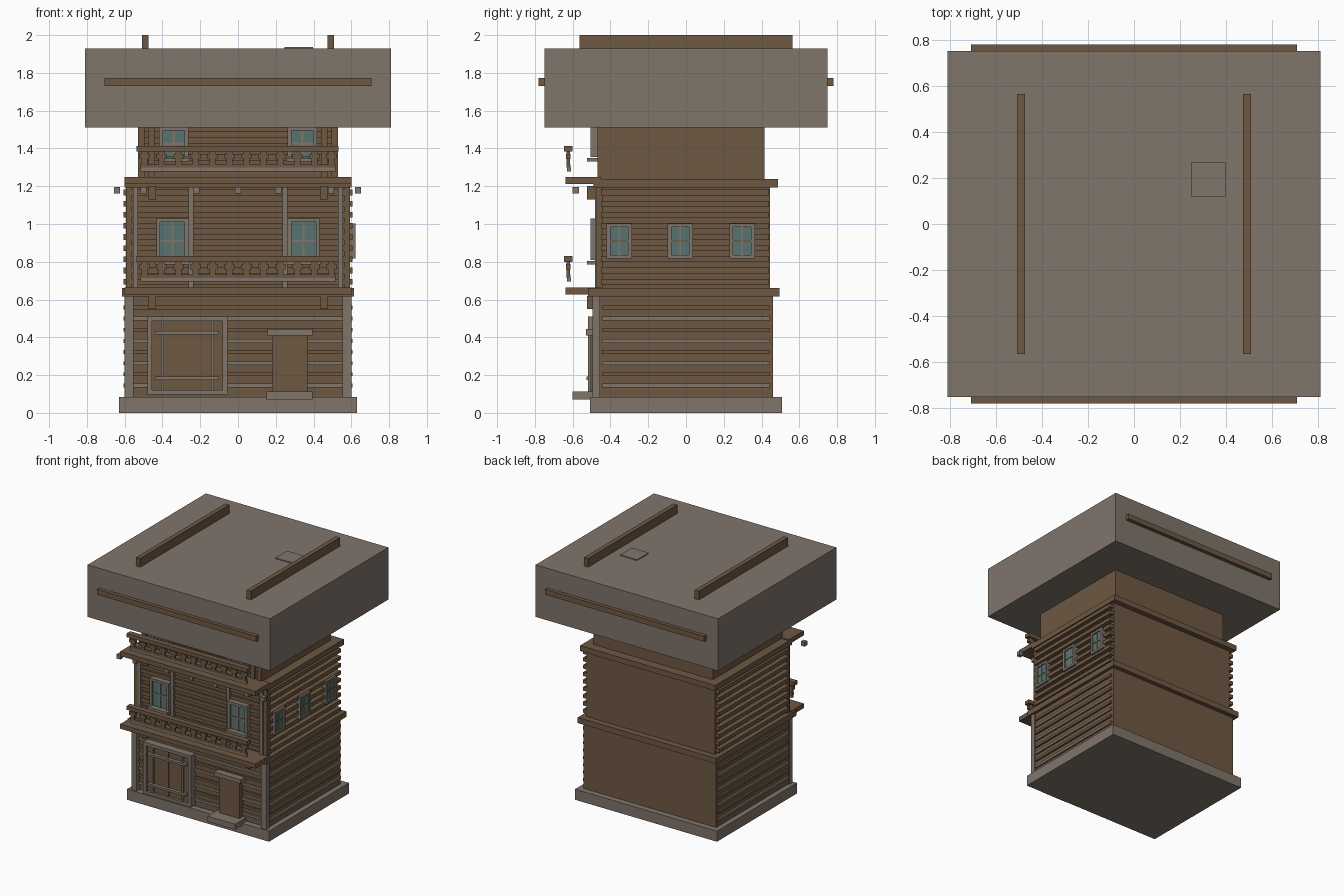
import bpy

cube = bpy.data.objects.get("Cube")
if cube:
    bpy.data.objects.remove(cube, do_unlink=True)


def make_material(name, color):
    mat = bpy.data.materials.new(name)
    mat.use_nodes = True
    mat.diffuse_color = color
    mat.node_tree.nodes["Principled BSDF"].inputs["Base Color"].default_value = color
    return mat


wood = make_material("brown wood", (0.156, 0.098, 0.056, 1))
stone = make_material("weathered grey", (0.215, 0.178, 0.148, 1))
glass = make_material("teal glass", (0.1, 0.174, 0.162, 1))


def box(name, mat, x, y, z):
    """Box from its (low, high) range on each axis."""
    corners = [(a, b, c) for a in x for b in y for c in z]
    faces = [(0, 1, 3, 2), (4, 6, 7, 5), (0, 4, 5, 1),
             (2, 3, 7, 6), (0, 2, 6, 4), (1, 5, 7, 3)]
    mesh = bpy.data.meshes.new(name)
    mesh.from_pydata(corners, [], faces)
    mesh.materials.append(mat)
    obj = bpy.data.objects.new(name, mesh)
    bpy.context.collection.objects.link(obj)
    return obj


def span(centre, size):
    return (centre - size / 2, centre + size / 2)


def pair(name, mat, x, y, z):
    """Mirrored boxes on both sides."""
    box("left_" + name, mat, x, y, z)
    box("right_" + name, mat, (-x[1], -x[0]), y, z)


# Main storeys
box("base_slab", stone, (-0.63, 0.63), (-0.507, 0.507), (0, 0.085))
box("ground_floor", wood, (-0.59, 0.59), (-0.46, 0.46), (0.085, 0.63))
box("middle_floor", wood, (-0.57, 0.57), (-0.455, 0.445), (0.65, 1.2))
box("top_floor", wood, (-0.53, 0.53), (-0.45, 0.415), (1.22, 1.55))
box("lower_band", wood, (-0.615, 0.615), (-0.52, 0.495), (0.615, 0.66))
box("upper_band", wood, (-0.6, 0.6), (-0.49, 0.487), (1.194, 1.238))

# Roof block with trim, ridge beams and hatch
box("roof", stone, (-0.81, 0.81), (-0.75, 0.75), (1.512, 1.93))
box("front_roof_trim", wood, (-0.707, 0.707), (-0.78, -0.74), (1.73, 1.773))
box("back_roof_trim", wood, (-0.707, 0.707), (0.74, 0.78), (1.73, 1.773))
pair("roof_beam", wood, (0.473, 0.509), (-0.565, 0.565), (1.92, 2.0))
box("roof_hatch", stone, (0.247, 0.397), (0.12, 0.268), (1.92, 1.937))

# Ground floor boards, alternating grey and brown
for i in range(8):
    z = span(0.145 + i * 0.059, 0.02)
    mat = wood if i % 2 else stone
    pair("ground_side_board", mat, (0.58, 0.605), (-0.445, 0.445), z)
    box("ground_front_board", mat, (-0.56, 0.56), (-0.475, -0.45), z)
pair("ground_post", stone, (0.553, 0.6), (-0.495, -0.455), (0.085, 0.615))

# Middle floor logs
for i in range(9):
    z = span(0.695 + i * 0.059, 0.03)
    pair("middle_side_log", wood, (0.56, 0.605), (-0.45, 0.44), z)
    box("middle_front_log", wood, (-0.56, 0.56), (-0.47, -0.44), z)
pair("middle_corner_post", wood, (0.56, 0.592), (-0.475, -0.44), (0.66, 1.2))
pair("middle_outer_post", stone, (0.53, 0.557), (-0.482, -0.44), (0.66, 1.2))
pair("middle_inner_post", stone, (0.235, 0.262), (-0.482, -0.44), (0.66, 1.2))

# Top floor logs and posts
for i in range(5):
    z = span(1.265 + i * 0.059, 0.03)
    box("top_front_log", wood, (-0.5, 0.5), (-0.459, -0.44), z)
pair("top_corner_post", wood, (0.495, 0.53), (-0.468, -0.44), (1.23, 1.52))
pair("top_inner_post", wood, (0.44, 0.475), (-0.468, -0.44), (1.23, 1.52))


def front_window(x, z, y, width, height):
    """Framed four-pane window with a sill, facing the front."""
    w, h = width / 2, height / 2
    box("window_glass", glass, (x - w, x + w), (y - 0.015, y), (z - h, z + h))
    for s in (-1, 1):
        box("window_jamb", stone, span(x + s * (w + 0.01), 0.02),
            (y - 0.03, y + 0.02), (z - h, z + h + 0.02))
    box("window_head", stone, (x - w, x + w), (y - 0.03, y + 0.02),
        (z + h, z + h + 0.02))
    box("window_mullion", stone, span(x, 0.012), (y - 0.022, y), (z - h, z + h))
    box("window_bar", stone, (x - w, x + w), (y - 0.022, y), span(z, 0.012))
    box("window_sill", stone, span(x, width + 0.05), (y - 0.05, y + 0.02),
        (z - h - 0.025, z - h - 0.005))


for side in (-1, 1):
    front_window(side * 0.347, 0.91, -0.475, 0.13, 0.2)
    front_window(side * 0.34, 1.425, -0.475, 0.115, 0.14)

# Windows along the left wall
for y in (-0.354, -0.03, 0.297):
    box("side_window_glass", glass, (0.57, 0.612), span(y, 0.096), (0.835, 0.985))
    for s in (-1, 1):
        box("side_window_jamb", stone, (0.57, 0.622), span(y + s * 0.057, 0.02),
            (0.825, 0.995))
        box("side_window_rail", stone, (0.57, 0.622), span(y, 0.132),
            span(0.91 + s * 0.083, 0.018))
    box("side_window_mullion", stone, (0.57, 0.616), span(y, 0.008), (0.835, 0.985))
    box("side_window_bar", wood, (0.57, 0.616), span(y, 0.096), span(0.91, 0.01))


def balcony(floor, half_width):
    """Deck, handrail and T-shaped balusters above a floor level."""
    box("balcony_deck", wood, (-half_width, half_width), (-0.637, -0.45),
        (floor - 0.037, floor))
    box("balcony_handrail", wood, (-0.537, 0.533), (-0.645, -0.6),
        (floor + 0.135, floor + 0.165))
    box("balcony_lower_rail", wood, (-0.515, 0.515), (-0.632, -0.612),
        (floor + 0.05, floor + 0.068))
    box("balcony_foot_rail", stone, (-0.515, 0.515), (-0.63, -0.61),
        (floor + 0.03, floor + 0.05))
    for i in range(12):
        x = -0.495 + i * 0.09
        box("baluster_stem", wood, span(x, 0.03), (-0.632, -0.615),
            (floor + 0.065, floor + 0.14))
        box("baluster_head", wood, span(x, 0.055), (-0.635, -0.612),
            (floor + 0.095, floor + 0.122))


balcony(0.665, 0.6)
balcony(1.248, 0.6)

# Brackets and beam ends under the decks
for top in (0.62, 1.2):
    pair("deck_bracket", wood, (0.435, 0.475), (-0.525, -0.45), (top - 0.07, top))
for x in (-0.64, -0.5, -0.22, 0, 0.213, 0.493, 0.635):
    box("beam_end", stone, span(x, 0.033), (-0.6, -0.567), (1.162, 1.197))

# Large double door
box("large_door", wood, (-0.455, -0.08), (-0.5, -0.45), (0.115, 0.49))
for x in (-0.467, -0.068):
    box("large_door_jamb", stone, span(x, 0.026), (-0.52, -0.45), (0.097, 0.51))
for z in (0.109, 0.498):
    box("large_door_rail", stone, (-0.455, -0.08), (-0.52, -0.45), span(z, 0.024))
for x in (-0.4, -0.135):
    box("large_door_batten", stone, span(x, 0.014), (-0.512, -0.49), (0.121, 0.486))
box("large_door_seam", wood, span(-0.27, 0.014), (-0.507, -0.49), (0.121, 0.486))
for z in (0.183, 0.424):
    box("large_door_strap", stone, (-0.44, -0.1), (-0.528, -0.49), span(z, 0.018))

# Small door with lintel and step
box("small_door", wood, (0.183, 0.367), (-0.505, -0.45), (0.11, 0.415))
box("small_door_lintel", stone, (0.157, 0.395), (-0.53, -0.45), (0.41, 0.443))
box("door_step", stone, (0.152, 0.395), (-0.602, -0.45), (0.07, 0.114))
